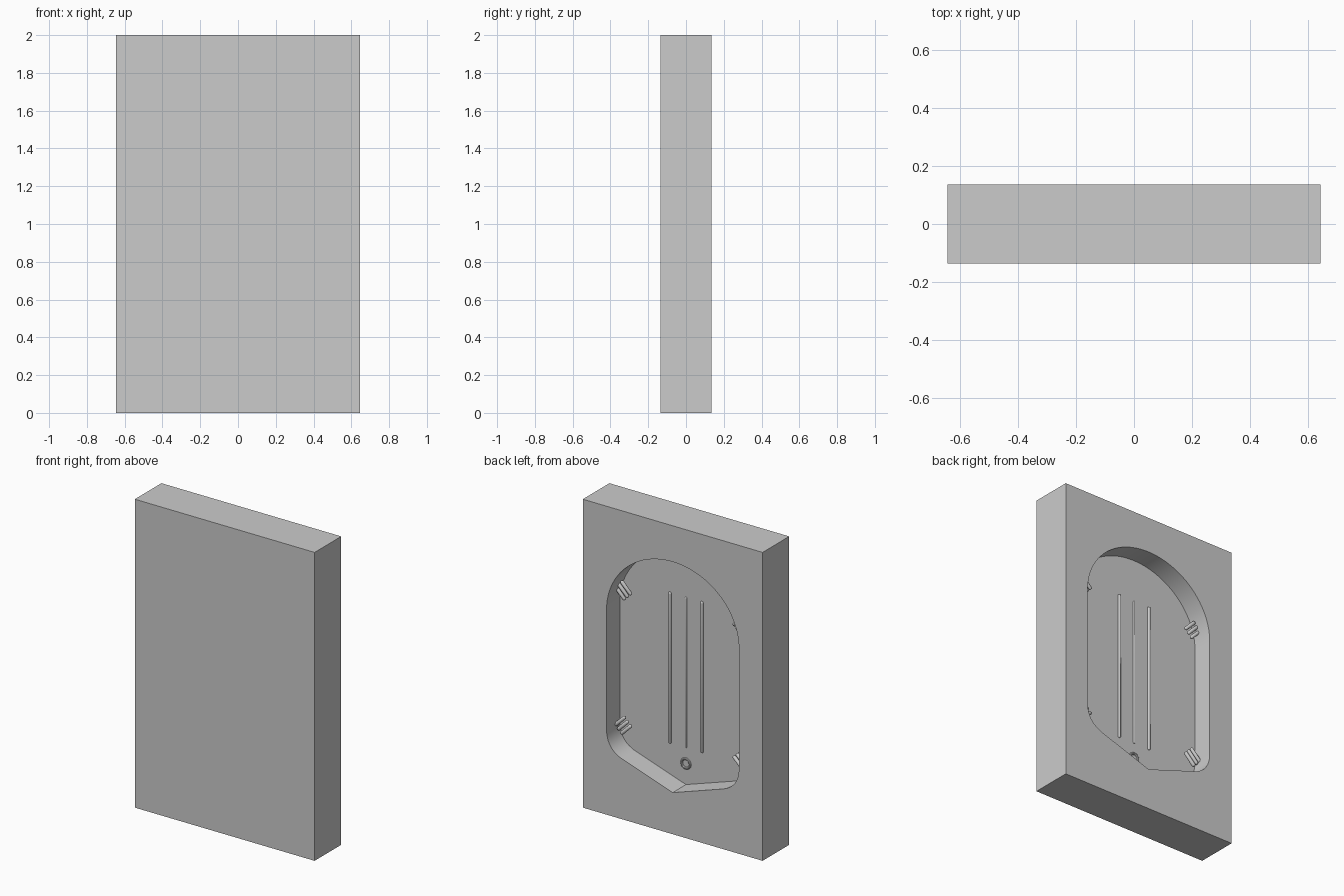
import bpy, bmesh, math
from mathutils import Vector

if "Cube" in bpy.data.objects:
    bpy.data.objects.remove(bpy.data.objects["Cube"])

HALF_X, HALF_Y, HEIGHT = 0.645, 0.136, 2.0
FLOOR_Y = 0.0  # depth plane of the recess in the back


def finish(bm, name):
    bmesh.ops.recalc_face_normals(bm, faces=bm.faces)
    mesh = bpy.data.meshes.new(name)
    bm.to_mesh(mesh)
    bm.free()
    ob = bpy.data.objects.new(name, mesh)
    bpy.context.collection.objects.link(ob)
    return ob


def smooth(ob):
    bpy.ops.object.select_all(action='DESELECT')
    ob.select_set(True)
    bpy.context.view_layer.objects.active = ob
    bpy.ops.object.shade_smooth_by_angle(angle=math.radians(35))


def rod(name, a, b, radius):
    """Round-ended rod from a to b."""
    a, b = Vector(a), Vector(b)
    bm = bmesh.new()
    ball = bmesh.ops.create_uvsphere(bm, u_segments=16, v_segments=8, radius=radius)["verts"]
    half = (b - a).length / 2
    # duplicate the equator by splitting the sphere and stretching the halves
    cut = bmesh.ops.bisect_plane(bm, geom=bm.verts[:] + bm.edges[:] + bm.faces[:],
                                 plane_co=(0, 0, 0), plane_no=(0, 0, 1))
    for v in bm.verts:
        v.co.z += half if v.co.z > -1e-6 else -half
    ob = finish(bm, name)
    ob.location = (a + b) / 2
    ob.rotation_euler = (b - a).to_track_quat('Z', 'Y').to_euler()
    smooth(ob)
    return ob


# Solid slab
bm = bmesh.new()
bmesh.ops.create_cube(bm, size=1)
bmesh.ops.scale(bm, vec=(2 * HALF_X, 2 * HALF_Y, HEIGHT), verts=bm.verts)
bmesh.ops.translate(bm, vec=(0, 0, HEIGHT / 2), verts=bm.verts)
slab = finish(bm, "slab")

# Recess outline: pointed base, rounded lower corners, arched top
right = [(0.0, 0.27)]
p0, p1, p2 = Vector((0.355, 0.388)), Vector((0.475, 0.427)), Vector((0.475, 0.555))
for i in range(13):
    t = i / 12
    p = p0 * (1 - t) ** 2 + p1 * 2 * t * (1 - t) + p2 * t * t
    right.append((p.x, p.y))
for i in range(25):
    t = math.pi / 2 * i / 24
    right.append((0.475 * math.cos(t), 1.328 + 0.438 * math.sin(t)))
right[-1] = (0.0, 1.766)
outline = right + [(-x, z) for x, z in reversed(right[1:-1])]

bm = bmesh.new()
face = bm.faces.new([bm.verts.new((x, FLOOR_Y, z)) for x, z in outline])
ext = bmesh.ops.extrude_face_region(bm, geom=[face])["geom"]
bmesh.ops.translate(bm, vec=(0, HALF_Y + 0.1, 0),
                    verts=[g for g in ext if isinstance(g, bmesh.types.BMVert)])
cutter = finish(bm, "recess_cutter")
cutter.hide_render = True

mod = slab.modifiers.new("recess", 'BOOLEAN')
mod.operation, mod.solver, mod.object = 'DIFFERENCE', 'EXACT', cutter
bpy.context.view_layer.objects.active = slab
bpy.ops.object.modifier_apply(modifier=mod.name)
bpy.data.objects.remove(cutter)
smooth(slab)

# Three vertical ribs on the recess floor
for name, x, r in (("rib_left", -0.115, 0.01), ("rib_middle", 0, 0.007), ("rib_right", 0.115, 0.01)):
    rod(name, (x, FLOOR_Y, 0.515), (x, FLOOR_Y, 1.48), r)

# Small ring below the ribs
bpy.ops.mesh.primitive_torus_add(major_radius=0.03, minor_radius=0.008, major_segments=32,
                                 minor_segments=10, location=(0, FLOOR_Y, 0.407),
                                 rotation=(math.pi / 2, 0, 0))
ring = bpy.context.object
ring.name = "ring"
smooth(ring)

# Corner clusters of three slanted prongs, pointing towards the centre
for sx in (-1, 1):
    for label, z, sz in (("upper", 1.43, 1), ("lower", 0.555, -1)):
        centre = Vector((sx * 0.425, 0.037, z))
        along = Vector((sx, 0, sz)).normalized() * 0.04
        across = Vector((sx, 0, -sz)).normalized() * 0.031
        for k in (-1, 0, 1):
            c = centre + across * k
            side = "left" if sx < 0 else "right"
            rod(f"{label}_{side}_prong_{k + 2}", c - along, c + along, 0.012)
